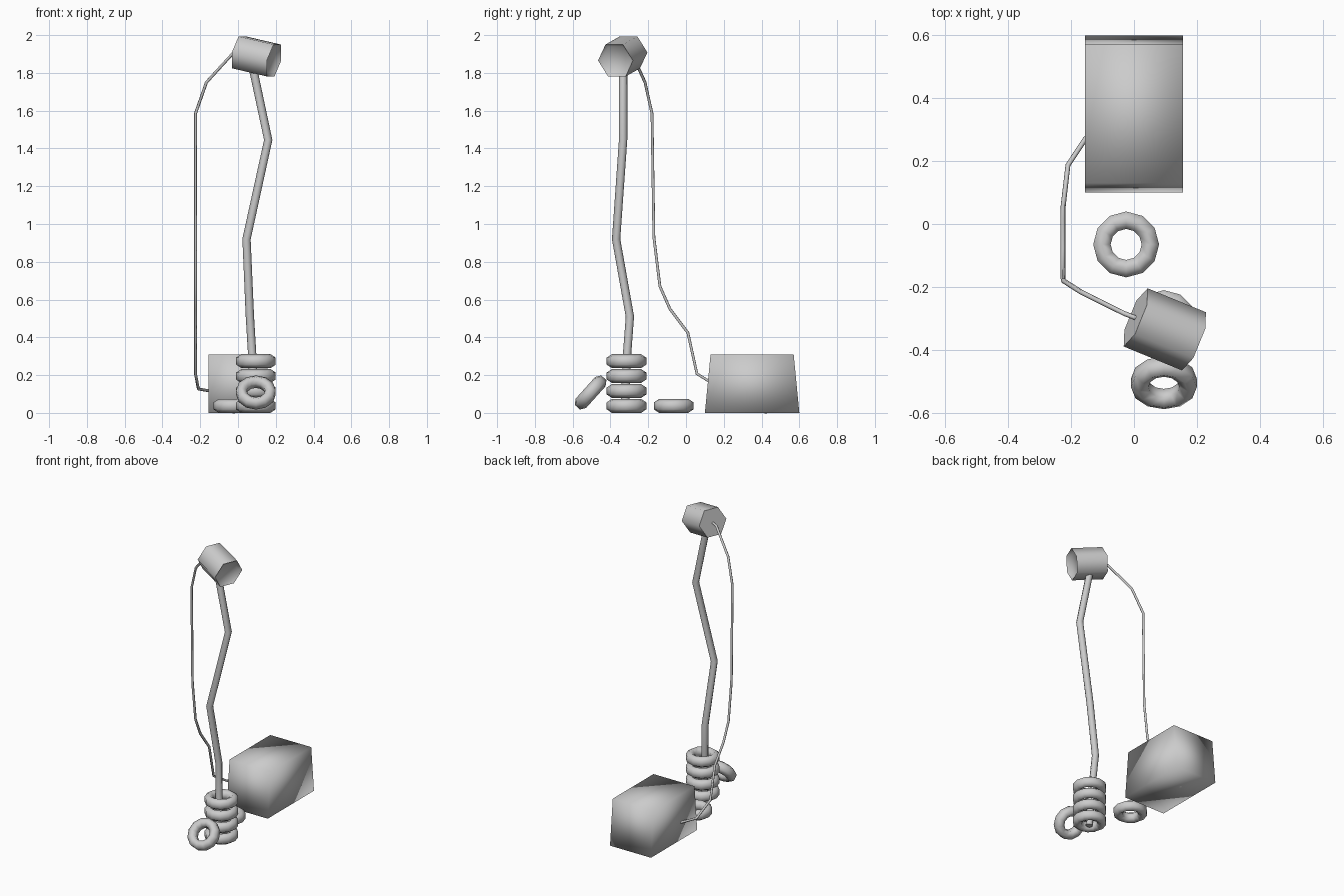
import bpy, bmesh
from math import cos, sin, pi, radians
from mathutils import Vector, Matrix

cube = bpy.data.objects.get("Cube")
if cube:
    bpy.data.objects.remove(cube, do_unlink=True)

grey = bpy.data.materials.new("plain grey")
grey.use_nodes = True
GREY = (0.6, 0.6, 0.6, 1)
grey.diffuse_color = GREY
grey.node_tree.nodes["Principled BSDF"].inputs["Base Color"].default_value = GREY


def add_object(name, bm, smooth_angle):
    """Turn a bmesh into a smooth shaded object."""
    bmesh.ops.recalc_face_normals(bm, faces=bm.faces)
    mesh = bpy.data.meshes.new(name)
    bm.to_mesh(mesh)
    bm.free()
    mesh.materials.append(grey)
    obj = bpy.data.objects.new(name, mesh)
    bpy.context.collection.objects.link(obj)
    bpy.ops.object.select_all(action="DESELECT")
    bpy.context.view_layer.objects.active = obj
    obj.select_set(True)
    if smooth_angle >= 180:
        bpy.ops.object.shade_smooth()
    else:
        bpy.ops.object.shade_smooth_by_angle(angle=radians(smooth_angle))
    return obj


def ring(name, location, tilt=0, around=12, section=6):
    """Thick ring with a six sided section, flat on its outer wall."""
    bm = bmesh.new()
    rows = []
    for i in range(around):
        a = 2 * pi * i / around
        row = []
        for j in range(section):
            b = 2 * pi * (j + 0.5) / section
            r = 0.077 + 0.032 * cos(b)
            row.append(bm.verts.new((r * cos(a), r * sin(a), 0.074 * 0.5 * sin(b))))
        rows.append(row)
    for i in range(around):
        here, there = rows[i], rows[(i + 1) % around]
        for j in range(section):
            k = (j + 1) % section
            bm.faces.new((here[j], there[j], there[k], here[k]))
    obj = add_object(name, bm, 180)
    obj.location = location
    obj.rotation_euler.x = radians(tilt)
    return obj


def tube(name, points, radius, sides):
    """Capped tube following a path, mitred at each joint."""
    pts = [Vector(p) for p in points]
    bm = bmesh.new()
    rows = []
    side = Vector((1, 0, 0))
    for i, p in enumerate(pts):
        before = (p - pts[i - 1]).normalized() if i else Vector()
        after = (pts[i + 1] - p).normalized() if i + 1 < len(pts) else Vector()
        along = (before + after).normalized()
        side = (side - along * side.dot(along)).normalized()
        up = along.cross(side)
        rows.append([bm.verts.new(p + radius * (side * cos(2 * pi * j / sides)
                                                + up * sin(2 * pi * j / sides)))
                     for j in range(sides)])
    for a, b in zip(rows, rows[1:]):
        for j in range(sides):
            k = (j + 1) % sides
            bm.faces.new((a[j], a[k], b[k], b[j]))
    bm.faces.new(rows[0])
    bm.faces.new(rows[-1])
    return add_object(name, bm, 75)


# Stack of rings holding the pole, plus two loose ones
for n in range(4):
    ring(f"stacked_ring_{n + 1}", (0.095, -0.315, 0.037 + 0.079 * n))
ring("loose_ring", (-0.025, -0.065, 0.037))
ring("leaning_ring", (0.095, -0.505, 0.108), tilt=48)

# Crooked pole
tube("pole", [(0.09, -0.325, 0.01), (0.075, -0.312, 0.31), (0.063, -0.297, 0.51),
              (0.045, -0.37, 0.92), (0.16, -0.333, 1.445), (0.08, -0.333, 1.82)],
     0.022, 8)

# Power box, narrowing towards the top along its length only
bm = bmesh.new()
bmesh.ops.create_cube(bm, size=1)
for v in bm.verts:
    depth = 0.44 if v.co.z > 0 else 0.5
    v.co = (v.co.x * 0.31, v.co.y * depth + 0.35, (v.co.z + 0.5) * 0.31)
add_object("power_box", bm, 180)

# Six sided lamp head with a recessed lens
bm = bmesh.new()
bmesh.ops.create_cone(bm, cap_ends=True, segments=6, radius1=0.1, radius2=0.1, depth=0.205)
bm.faces.ensure_lookup_table()
front = max(bm.faces, key=lambda f: f.calc_center_median().z)
bmesh.ops.inset_region(bm, faces=[front], thickness=0.018)
bmesh.ops.translate(bm, verts=front.verts, vec=(0, 0, -0.02))
axis = Vector((0.185, -0.076, -0.043)).normalized()
across = Vector((0, 0, 1)).cross(axis).normalized()
turn = Matrix((axis.cross(across), across, axis)).transposed().to_4x4()
bm.transform(Matrix.Translation((0.098, -0.335, 1.887)) @ turn)
add_object("lamp_head", bm, 65)

# Cable from the back of the lamp through the box
tube("cable", [(0.01, -0.3, 1.905), (-0.03, -0.285, 1.9), (-0.167, -0.217, 1.75),
               (-0.225, -0.18, 1.585), (-0.225, -0.17, 0.93), (-0.225, -0.138, 0.67),
               (-0.225, -0.085, 0.55), (-0.225, 0.01, 0.424), (-0.225, 0.058, 0.207),
               (-0.21, 0.187, 0.127), (-0.155, 0.27, 0.117), (-0.04, 0.4, 0.09),
               (-0.022, 0.424, -0.002)],
     0.008, 6)
